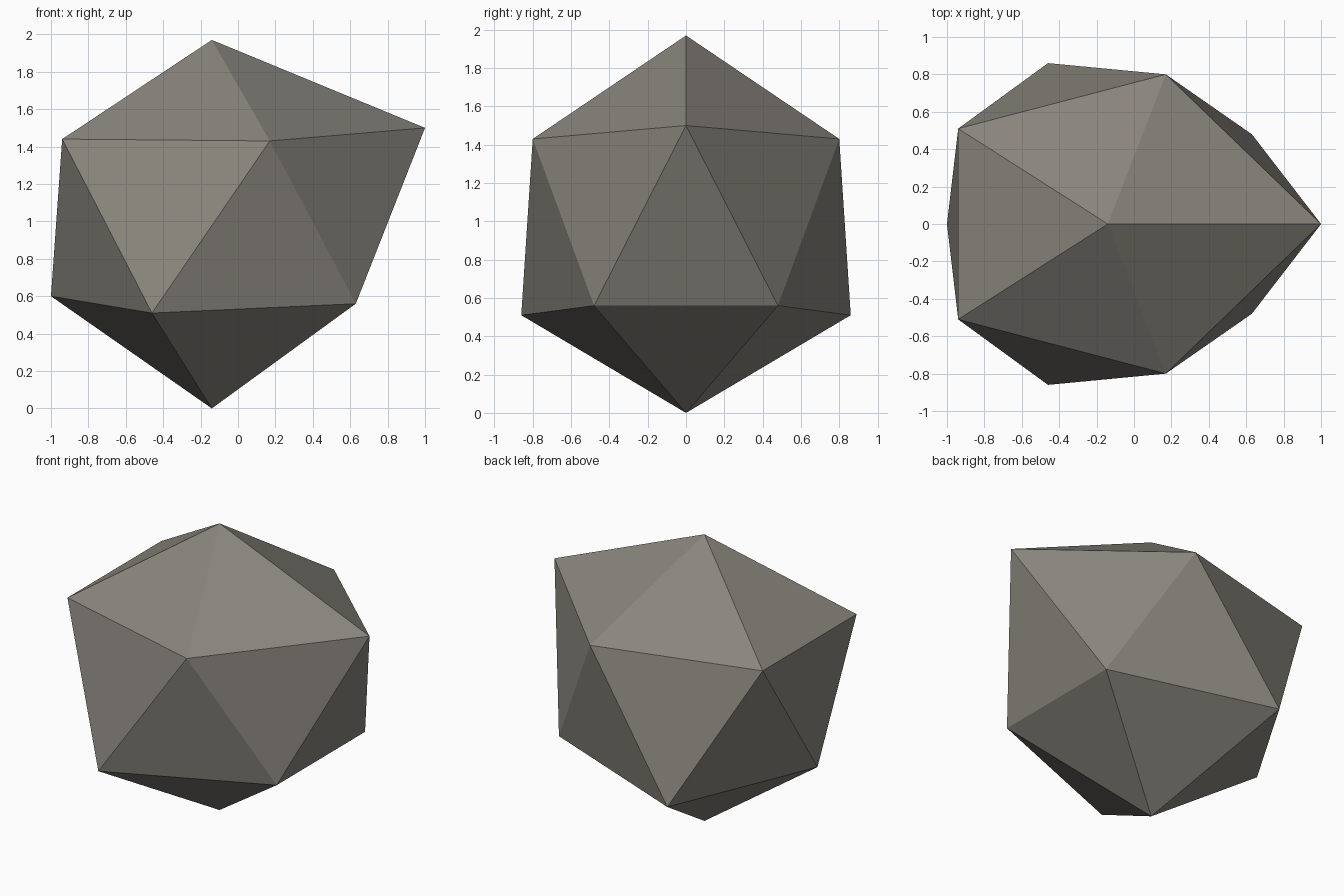
import bpy
import bmesh

cube = bpy.data.objects.get("Cube")
if cube:
    bpy.data.objects.remove(cube, do_unlink=True)

# Warm grey stone colour
stone = bpy.data.materials.new("warm_grey_stone")
stone.use_nodes = True
colour = (0.25, 0.235, 0.205, 1)
stone.diffuse_color = colour
stone.node_tree.nodes["Principled BSDF"].inputs["Base Color"].default_value = colour


def mirrored_ring(tip, near, far):
    """Five corners, symmetric about y = 0, starting at the tip."""
    flip = lambda p: (p[0], -p[1], p[2])
    return [tip, near, far, flip(far), flip(near)]


# Rock: two staggered five-sided rings between two poles
bm = bmesh.new()
top = bm.verts.new((-0.14, 0, 1.97))
bottom = bm.verts.new((-0.14, 0, 0))
upper = [bm.verts.new(p) for p in mirrored_ring(
    (1, 0, 1.5), (0.17, 0.8, 1.43), (-0.94, 0.51, 1.44))]
lower = [bm.verts.new(p) for p in mirrored_ring(
    (-1, 0, 0.6), (-0.46, -0.86, 0.51), (0.63, -0.48, 0.56))]
lower = lower[3:] + lower[:3]

for i in range(5):
    j = (i + 1) % 5
    bm.faces.new((top, upper[i], upper[j]))
    bm.faces.new((upper[i], lower[i], upper[j]))
    bm.faces.new((upper[j], lower[i], lower[j]))
    bm.faces.new((bottom, lower[j], lower[i]))
bmesh.ops.recalc_face_normals(bm, faces=bm.faces)

mesh = bpy.data.meshes.new("rock")
bm.to_mesh(mesh)
bm.free()
mesh.materials.append(stone)
rock = bpy.data.objects.new("rock", mesh)
bpy.context.collection.objects.link(rock)
